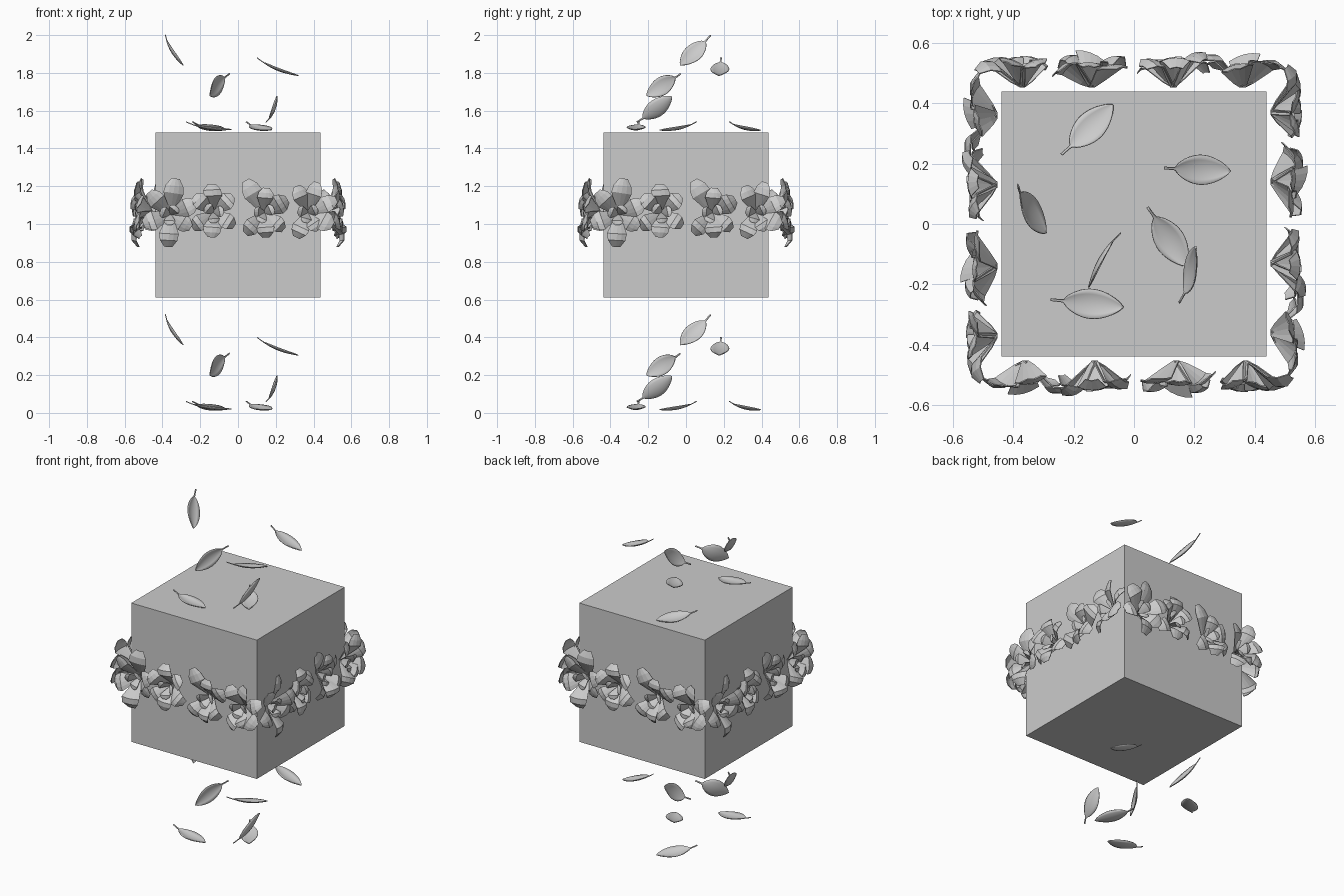
import bpy, bmesh, math, random
from mathutils import Vector, Matrix

if "Cube" in bpy.data.objects:
    bpy.data.objects.remove(bpy.data.objects["Cube"])

random.seed(4)
HALF = 0.4375


def surface(bm, fn, nu, nv):
    """Grid surface: fn(t, s) with t in 0..1 along and s in -1..1 across."""
    g = [[bm.verts.new(fn(i / nu, 2 * j / nv - 1)) for j in range(nv + 1)]
         for i in range(nu + 1)]
    for i in range(nu):
        for j in range(nv):
            bm.faces.new((g[i][j], g[i + 1][j], g[i + 1][j + 1], g[i][j + 1]))


def finish(name, bm, thickness, smooth):
    me = bpy.data.meshes.new(name)
    bm.to_mesh(me)
    bm.free()
    ob = bpy.data.objects.new(name, me)
    bpy.context.collection.objects.link(ob)
    for p in me.polygons:
        p.use_smooth = smooth
    if thickness:
        mod = ob.modifiers.new("thickness", 'SOLIDIFY')
        mod.thickness = thickness
        mod.offset = 0
    return ob


def profile(pts, t):
    for (a, x), (b, y) in zip(pts, pts[1:]):
        if t <= b:
            return x + (y - x) * (t - a) / (b - a)
    return pts[-1][1]


# central cube
bm = bmesh.new()
bmesh.ops.create_cube(bm, size=2 * HALF, matrix=Matrix.Translation((0, 0, 1.0475)))
finish("cube", bm, 0, False)


# drifting leaves: stem end, tip end, hollow-side normal
LEAVES = [
    ((-.385, .13, 2.0), (-.29, -.03, 1.84), (.86, 0, .51)),
    ((.10, .185, 1.88), (.32, .175, 1.785), (.41, 0, .91)),
    ((-.045, -.03, 1.795), (-.15, -.21, 1.68), (.86, -.5, 0)),
    ((.15, -.26, 1.54), (.205, -.075, 1.675), (-.91, 0, .41)),
    ((-.275, -.25, 1.54), (-.035, -.275, 1.50), (.2, 0, .98)),
    ((.045, .055, 1.54), (.175, -.14, 1.497), (0, -.25, .97)),
    ((-.24, .23, 1.54), (-.07, .395, 1.497), (0, .28, .96)),
]


def leaf(name, stem, tip, normal, drop):
    a, b, n = Vector(stem), Vector(tip), Vector(normal)
    d = b - a
    n = (n - d * n.dot(d) / d.length_squared).normalized()
    side = n.cross(d).normalized()

    def fn(t, s):
        if t < .18:
            w = .004
        else:
            k = (t - .18) / .82
            w = .004 * (1 - k) + .047 * math.sin(math.pi * k ** .95) ** .75 if k < 1 else .001
        bow = -.018 * math.sin(math.pi * t)
        p = a + d * t + side * (w * s) + n * (bow + .012 * s * s * w / .047)
        return p - Vector((0, 0, drop))

    bm = bmesh.new()
    surface(bm, fn, 22, 6)
    finish(name, bm, .004, True)


for k, (stem, tip, normal) in enumerate(LEAVES):
    leaf(f"upper_leaf_{k + 1}", stem, tip, normal, 0)
    leaf(f"lower_leaf_{k + 1}", stem, tip, normal, 1.48)


# one side of the garland: flower centres and petal tips as (x, z)
FLOWERS = [
    ((-.36, 1.05), [(-.47, 1.17), (-.33, 1.24), (-.22, 1.11), (-.25, .98), (-.37, .88), (-.5, 1.0)]),
    ((-.13, 1.06), [(-.23, 1.15), (-.14, 1.21), (-.03, 1.15), (-.02, .99), (-.14, .93), (-.24, .98)]),
    ((.14, 1.06), [(.04, 1.23), (.15, 1.19), (.26, 1.13), (.24, .97), (.15, .93), (.04, .95)]),
    ((.37, 1.06), [(.31, 1.2), (.42, 1.22), (.52, 1.13), (.50, .99), (.31, .93), (.43, .97)]),
]


def petal(bm, base, tip, lift, curl, width):
    """Petal that rises off the wall, then rolls back at its tip."""
    a = Vector((base[0], -HALF - .015, base[1]))
    d = Vector((tip[0] - base[0], 0, tip[1] - base[1]))
    side = Vector((-d.z, 0, d.x)).normalized()
    twist = random.uniform(-.4, .4)

    def fn(t, s):
        w = width * profile([(0, .2), (.25, .55), (.6, 1), (.85, .85), (1, .4)], t)
        out = profile([(0, 0), (.3, .5 * lift), (.6, lift), (.8, lift), (1, lift - curl)], t)
        out += w * s * twist - .22 * w * s * s
        return a + d * t + side * (w * s) - Vector((0, max(out, 0), 0))

    surface(bm, fn, 5, 4)


def garland_side():
    bm = bmesh.new()
    for base, tips in FLOWERS:
        # outer petals
        for tip in tips:
            petal(bm, base, tip, random.uniform(.07, .115),
                  random.uniform(0, .035), random.uniform(.042, .054))
        # short inner petals around the throat
        for k in range(3):
            ang = k * math.tau / 3 + random.uniform(0, 1)
            tip = (base[0] + .055 * math.cos(ang), base[1] + .055 * math.sin(ang))
            petal(bm, base, tip, random.uniform(.07, .10), 0, .03)
    return finish("garland_front", bm, .004, False)


# the same flowers run round all four sides
front = garland_side()
for k, name in enumerate(("right", "back", "left"), 1):
    ob = front.copy()
    ob.name = "garland_" + name
    ob.rotation_euler.z = k * math.pi / 2
    bpy.context.collection.objects.link(ob)
